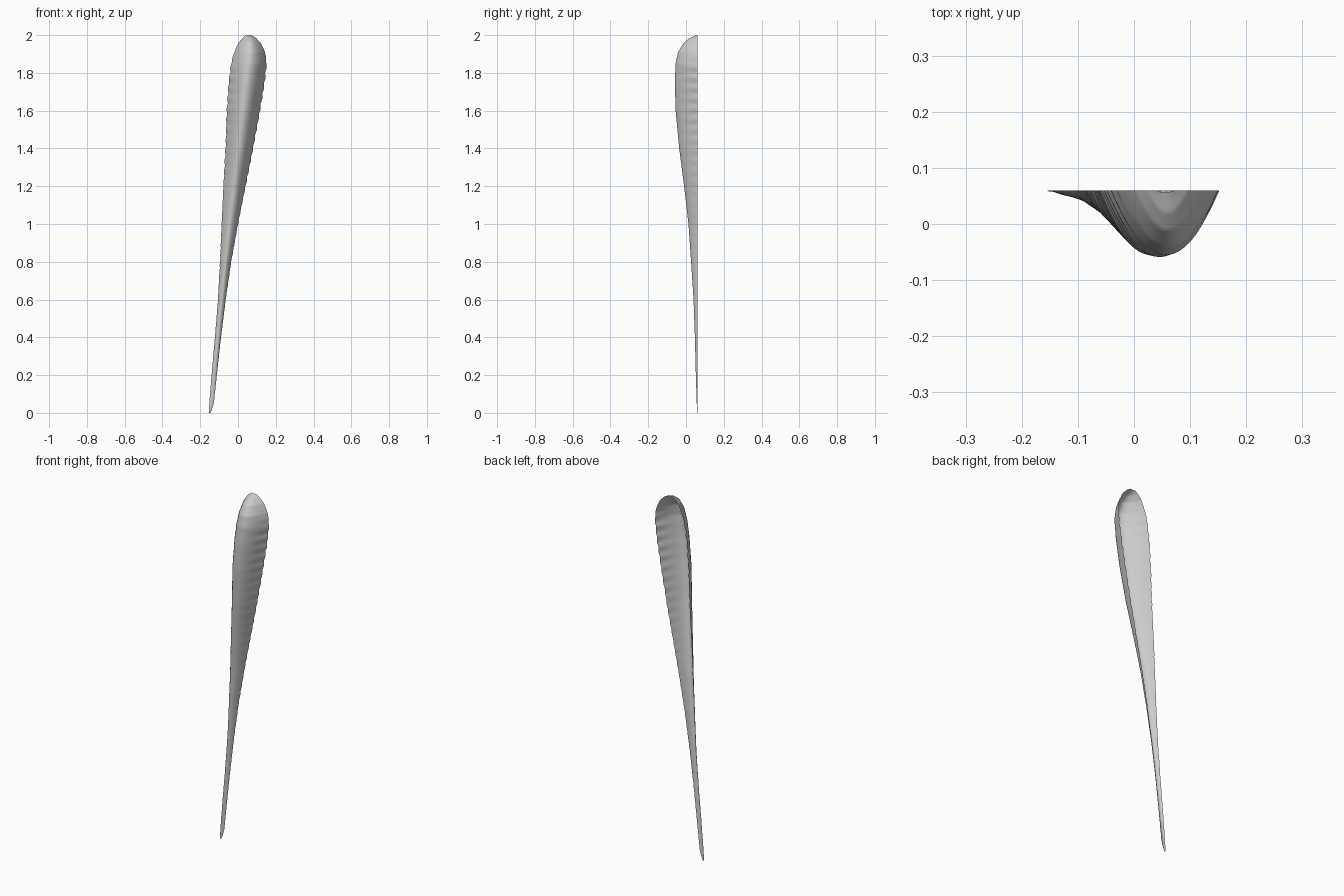
import bpy, bmesh, math

if "Cube" in bpy.data.objects:
    bpy.data.objects.remove(bpy.data.objects["Cube"])

# Cross-section stations: z, left edge x, right edge x, y of the front crest
STATIONS = [
    (0.00, -0.155, -0.145, 0.058), (0.05, -0.152, -0.128, 0.057),
    (0.20, -0.140, -0.112, 0.052), (0.40, -0.122, -0.090, 0.047),
    (0.60, -0.106, -0.065, 0.040), (0.80, -0.095, -0.036, 0.027),
    (1.00, -0.086, 0.000, 0.013), (1.20, -0.077, 0.040, -0.010),
    (1.40, -0.066, 0.080, -0.036), (1.60, -0.059, 0.116, -0.055),
    (1.75, -0.049, 0.141, -0.059), (1.85, -0.036, 0.152, -0.055),
    (1.91, -0.020, 0.144, -0.042), (1.96, 0.003, 0.120, -0.012),
    (1.985, 0.024, 0.095, 0.020), (2.00, 0.042, 0.070, 0.056),
]
BACK_Y = 0.06
ROWS, COLS = 160, 24


def section(z):
    """Linear blend between the two stations around height z."""
    for a, b in zip(STATIONS, STATIONS[1:]):
        if z <= b[0]:
            t = (z - a[0]) / (b[0] - a[0])
            return [a[k] + (b[k] - a[k]) * t for k in (1, 2, 3)]
    return STATIONS[-1][1:]


# Open, tapering half-shell: a parabolic section swept up the height
bm = bmesh.new()
grid = []
for i in range(ROWS + 1):
    z = 2.0 * math.sin(i / ROWS * math.pi / 2)   # rows tighten at the round tip
    left, right, crest = section(z)
    mid, half = (left + right) / 2, (right - left) / 2
    ripple = 0.03 * math.sin(z * 2 * math.pi / 0.055) * min(1, (2 - z) * 5)
    row = []
    for j in range(COLS + 1):
        u = 2 * j / COLS - 1
        x = mid + half * u * (1 + ripple * u * u)   # fine ribs along the rims
        y = BACK_Y - (BACK_Y - crest) * (1 - u * u)
        row.append(bm.verts.new((x, y, z)))
    grid.append(row)
for lo, hi in zip(grid, grid[1:]):
    for j in range(COLS):
        bm.faces.new((lo[j], lo[j + 1], hi[j + 1], hi[j]))

mesh = bpy.data.meshes.new("curved_blade")
bm.to_mesh(mesh)
bm.free()
blade = bpy.data.objects.new("curved_blade", mesh)
bpy.context.collection.objects.link(blade)
for p in mesh.polygons:
    p.use_smooth = True
